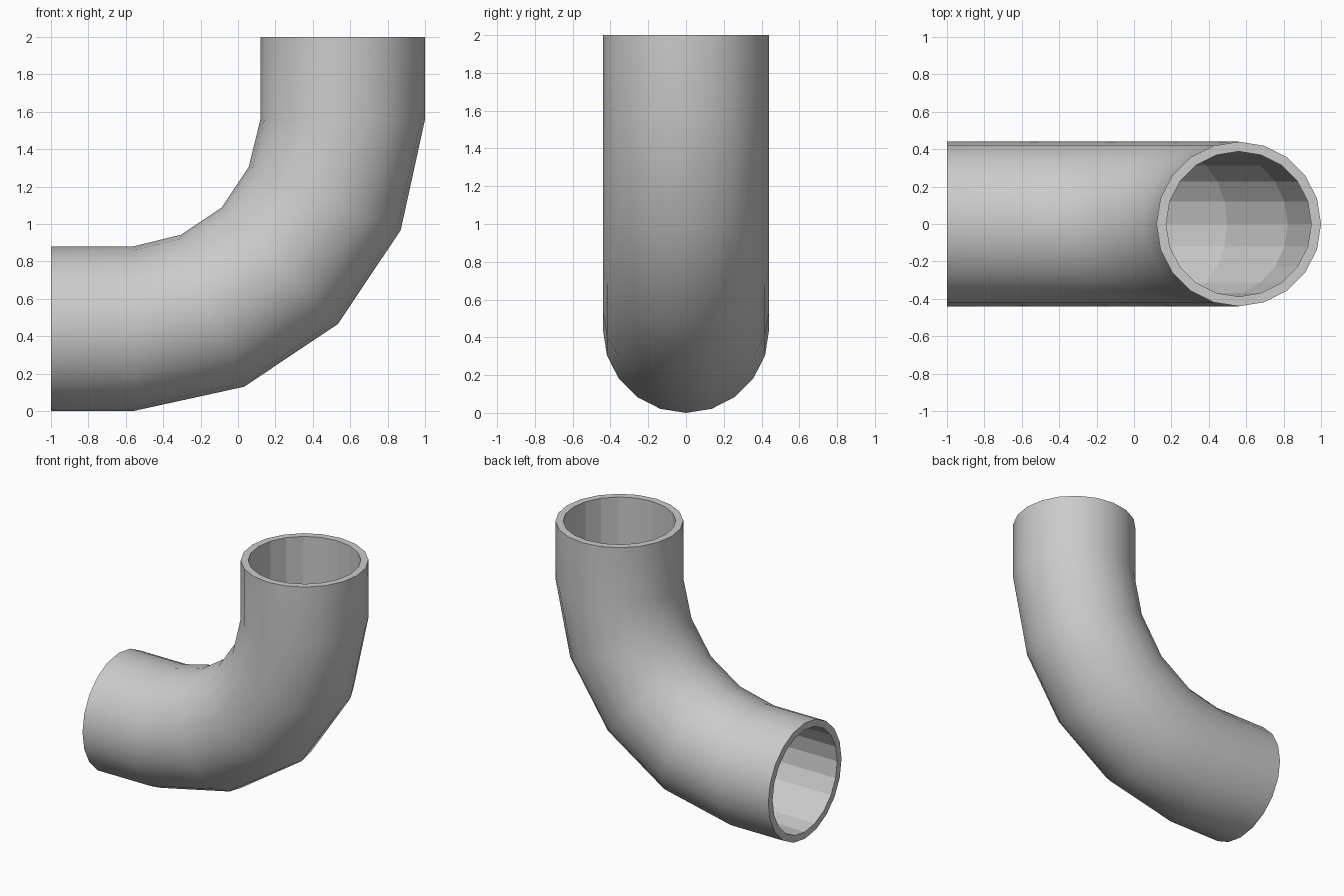
import bpy, bmesh, math
from mathutils import Vector

if "Cube" in bpy.data.objects:
    bpy.data.objects.remove(bpy.data.objects["Cube"])

SIDES = 20
R_OUT, R_IN = 0.44, 0.388
CX, CZ = -0.56, 1.56          # centre of the bend

# Path stations: (point on axis, bend angle)
stations = [(Vector((-1, 0, 0.44)), 0.0)]
for i in range(5):
    a = math.radians(22.5 * i)
    r = 1.12 if i in (0, 4) else 1.108
    stations.append((Vector((CX + r * math.sin(a), 0, CZ - r * math.cos(a))), a))
stations.append((Vector((0.56, 0, 2)), math.pi / 2))

bm = bmesh.new()


def ring(centre, angle, radius):
    out = Vector((math.sin(angle), 0, -math.cos(angle)))
    side = Vector((0, 1, 0))
    steps = [2 * math.pi * k / SIDES for k in range(SIDES)]
    return [bm.verts.new(centre + radius * (math.cos(t) * out + math.sin(t) * side))
            for t in steps]


def bridge(a, b, smooth):
    for k in range(SIDES):
        n = (k + 1) % SIDES
        bm.faces.new((a[k], a[n], b[n], b[k])).smooth = smooth


# Smooth outer wall and faceted bore
outer = [ring(c, a, R_OUT) for c, a in stations]
inner = [ring(c, a, R_IN) for c, a in stations]
for i in range(len(stations) - 1):
    bridge(outer[i], outer[i + 1], True)
    bridge(inner[i + 1], inner[i], False)

# Flat end rims
bridge(inner[0], outer[0], False)
bridge(outer[-1], inner[-1], False)

bmesh.ops.recalc_face_normals(bm, faces=bm.faces)
mesh = bpy.data.meshes.new("pipe_elbow")
bm.to_mesh(mesh)
bm.free()
bpy.context.collection.objects.link(bpy.data.objects.new("pipe_elbow", mesh))
